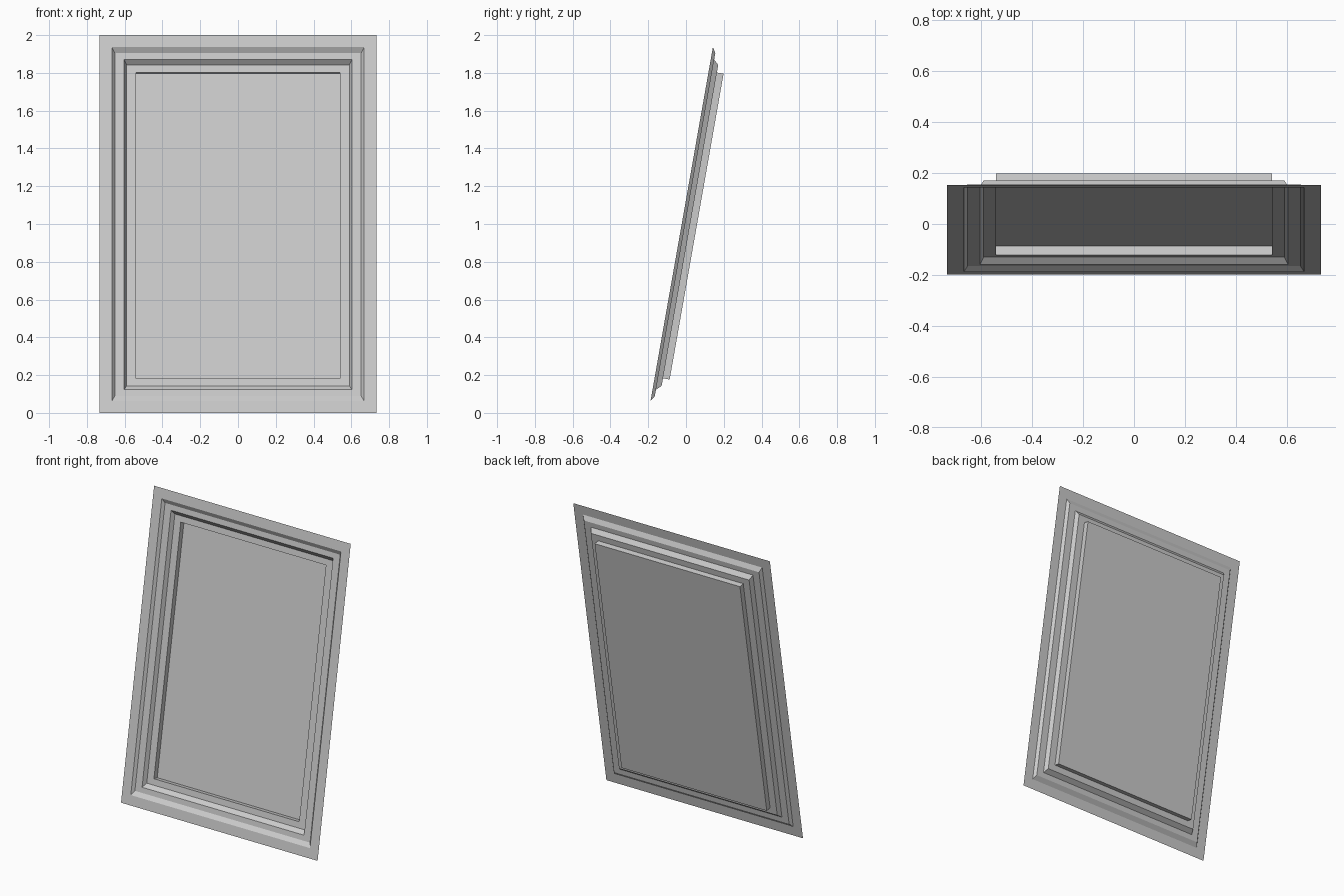
import bpy
import bmesh
import math

if "Cube" in bpy.data.objects:
    bpy.data.objects.remove(bpy.data.objects["Cube"])

TILT = math.radians(10)
WIDTH, HEIGHT = 1.465, 2.031
BASE_Y = -0.199

# Stepped frame section: side inset, top/bottom inset, depth behind the front
SECTION = [
    (0.0, 0.0, 0.0),
    (0.065, 0.065, 0.0),
    (0.080, 0.093, 0.018),
    (0.129, 0.128, 0.018),
    (0.143, 0.153, 0.044),
    (0.1915, 0.1935, 0.044),
    (0.1915, 0.1935, 0.080),
]


def place(x, up, depth):
    """Local panel coordinates to the leaning world position."""
    s, c = math.sin(TILT), math.cos(TILT)
    return (x, BASE_Y + up * s + depth * c, up * c - depth * s)


def make_object(name, bm):
    mesh = bpy.data.meshes.new(name)
    bm.to_mesh(mesh)
    bm.free()
    obj = bpy.data.objects.new(name, mesh)
    bpy.context.collection.objects.link(obj)
    return obj


def ring(bm, inset_x, inset_z, depth):
    x = WIDTH / 2 - inset_x
    lo, hi = inset_z, HEIGHT - inset_z
    return [bm.verts.new(place(px, up, depth))
            for px, up in ((-x, lo), (x, lo), (x, hi), (-x, hi))]


# Thin stepped frame: rectangular rings bridged with flat faces
bm = bmesh.new()
rings = [ring(bm, *p) for p in SECTION]
for a, b in zip(rings, rings[1:]):
    for i in range(4):
        j = (i + 1) % 4
        bm.faces.new((a[i], a[j], b[j], b[i]))
make_object("stepped_frame", bm)

# Recessed panel closing the frame
bm = bmesh.new()
bm.faces.new(ring(bm, *SECTION[-1]))
make_object("recessed_panel", bm)
